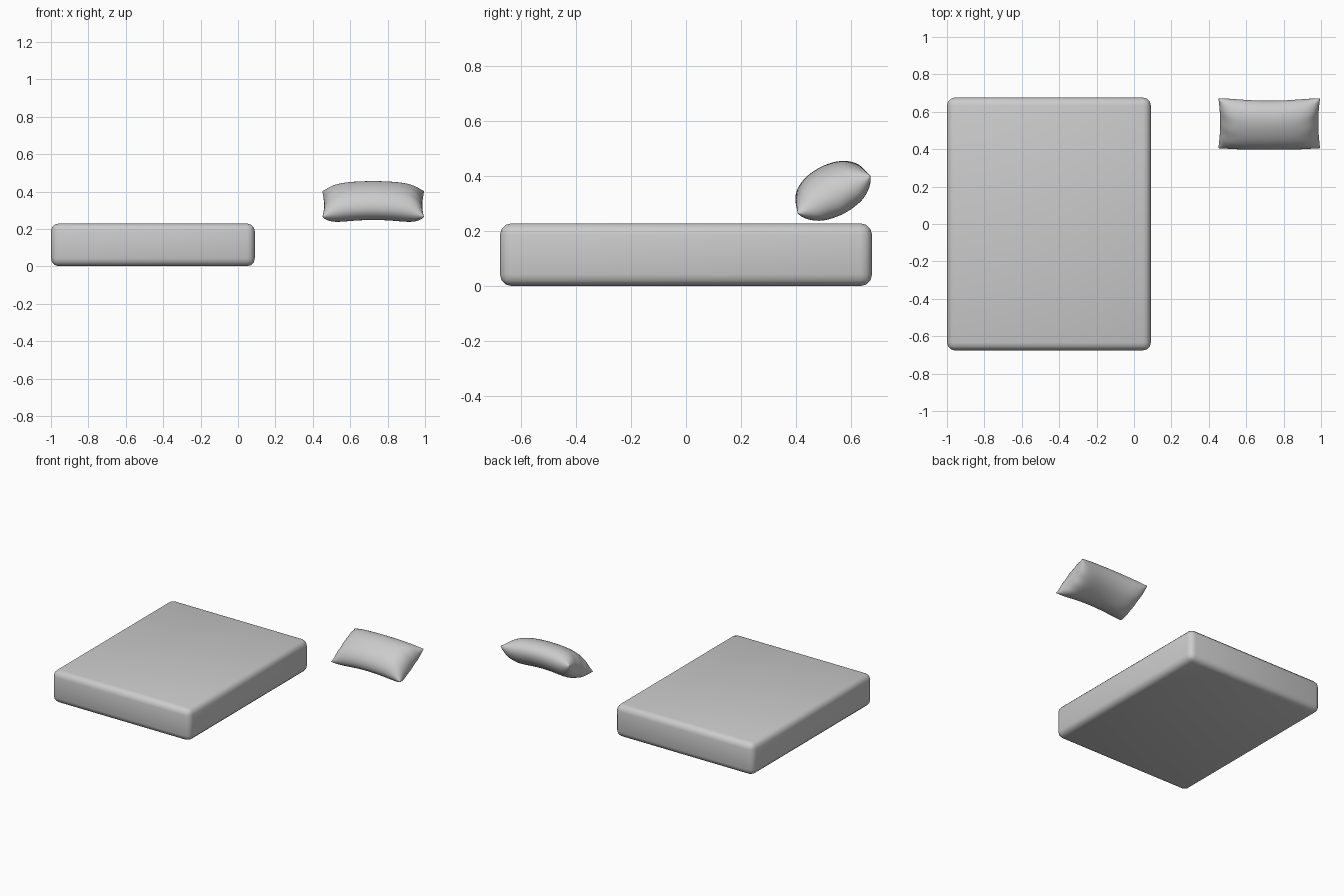
import bpy, bmesh, math
from mathutils import Matrix, Vector

if "Cube" in bpy.data.objects:
    bpy.data.objects.remove(bpy.data.objects["Cube"])


def finish(name, bm, angle):
    bmesh.ops.recalc_face_normals(bm, faces=bm.faces)
    me = bpy.data.meshes.new(name)
    bm.to_mesh(me)
    bm.free()
    ob = bpy.data.objects.new(name, me)
    bpy.context.collection.objects.link(ob)
    bpy.ops.object.select_all(action='DESELECT')
    ob.select_set(True)
    bpy.context.view_layer.objects.active = ob
    bpy.ops.object.shade_smooth_by_angle(angle=math.radians(angle))
    return ob


# Mattress: box with softly rounded edges
bm = bmesh.new()
bmesh.ops.create_cube(bm, size=1, matrix=Matrix.Translation((-0.455, 0, 0.115))
                      @ Matrix.Diagonal((1.09, 1.352, 0.228, 1)))
bmesh.ops.bevel(bm, geom=bm.edges[:], offset=0.042, segments=3, profile=0.5,
                affect='EDGES', clamp_overlap=True)
finish("mattress", bm, 60)


# Pillow: two puffed sheets joined at a seam, arched and tilted
NU, NV = 48, 32
HALF_X, HALF_Y, PUFF, ARCH = 0.272, 0.149, 0.09, 0.028
place = Matrix.Translation((0.723, 0.541, 0.327)) @ Matrix.Rotation(math.radians(27.4), 4, 'X')


def pillow_point(i, j, side):
    u = math.sin((i / NU - 0.5) * math.pi)
    v = math.sin((j / NV - 0.5) * math.pi)
    # sides pull in between the pointed corners
    x = HALF_X * u * (1 - 0.035 * (1 - v * v))
    y = HALF_Y * v * (1 - 0.06 * (1 - u * u))
    fill = max(0, (1 - u ** 6) * (1 - abs(v) ** 2.2)) ** 0.52
    # creases that fade away from the short ends
    crease = 1 + 0.05 * abs(u) ** 6 * math.cos(v * 11)
    z = ARCH * (1 - u * u) + side * PUFF * fill * crease
    # corner tips curl up slightly
    z += 0.008 * (u * v) ** 8
    return place @ Vector((x, y, z))


bm = bmesh.new()
for side in (1, -1):
    grid = [[bm.verts.new(pillow_point(i, j, side)) for j in range(NV + 1)]
            for i in range(NU + 1)]
    for i in range(NU):
        for j in range(NV):
            bm.faces.new((grid[i][j], grid[i + 1][j], grid[i + 1][j + 1], grid[i][j + 1]))
bmesh.ops.remove_doubles(bm, verts=bm.verts, dist=1e-5)
finish("pillow", bm, 60)
